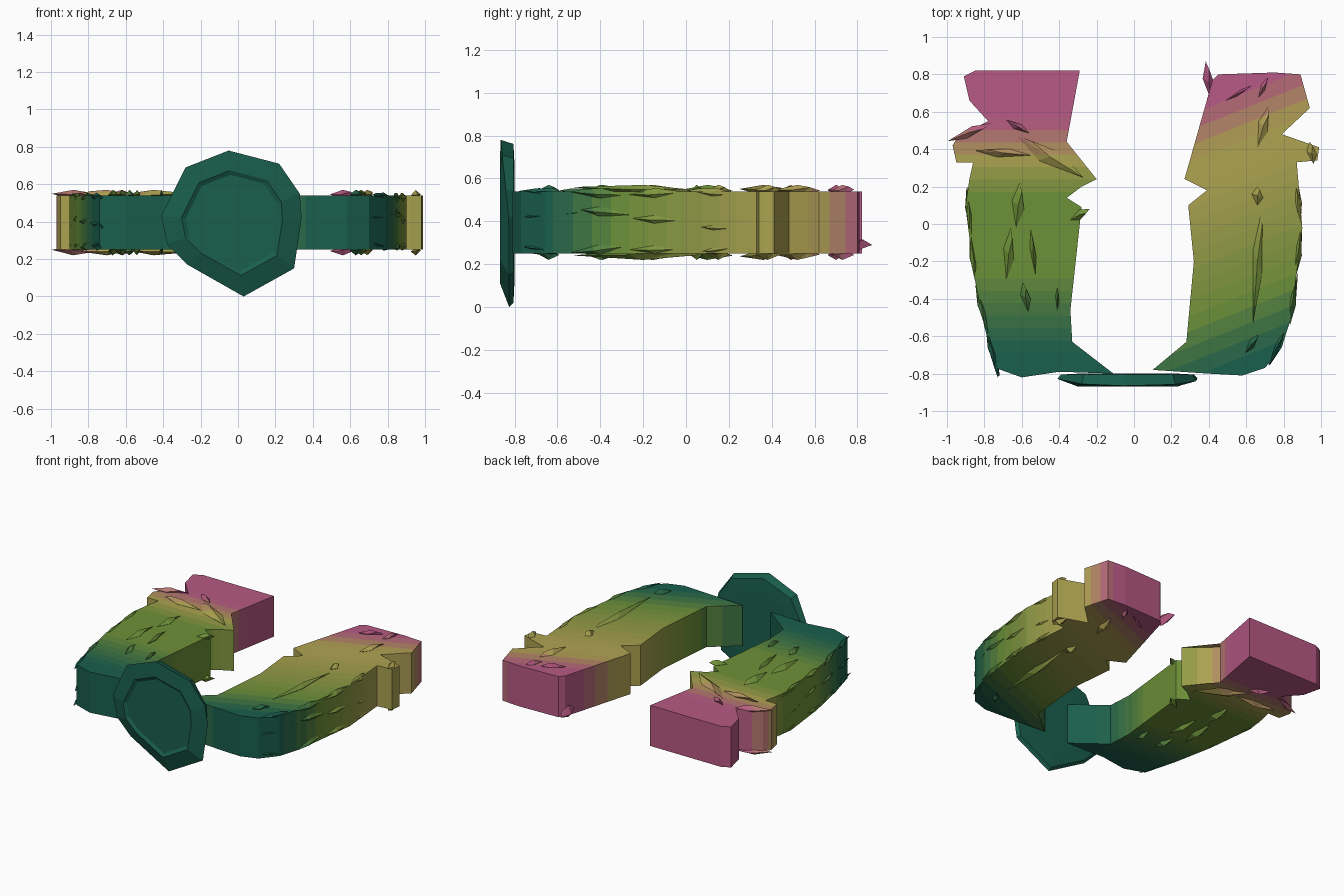
import bpy, bmesh, math, random
from mathutils import Vector, Matrix

if "Cube" in bpy.data.objects:
    bpy.data.objects.remove(bpy.data.objects["Cube"])

random.seed(4)
TEAL, GREEN = (0.10, 0.37, 0.30), (0.43, 0.57, 0.22)
OLIVE, PINK = (0.69, 0.64, 0.32), (0.72, 0.35, 0.52)
STEPS = 26
LEFT_STOPS = [(-0.82, TEAL), (-0.68, TEAL), (-0.25, GREEN), (0.15, GREEN), (0.35, OLIVE), (0.55, PINK), (0.9, PINK)]
RIGHT_STOPS = [(-0.95, TEAL), (-0.72, TEAL), (-0.4, GREEN), (-0.1, (0.56, 0.6, 0.27)), (0.3, OLIVE), (0.48, OLIVE),
               (0.72, PINK), (1.2, PINK)]


def make_mat(name, rgb):
    m = bpy.data.materials.new(name)
    m.diffuse_color = [((c + 0.055) / 1.055) ** 2.4 for c in rgb] + [1]
    m.use_nodes = True
    m.node_tree.nodes["Principled BSDF"].inputs["Base Color"].default_value = m.diffuse_color
    return m


def ramp(stops, t):
    t = min(max(t, stops[0][0]), stops[-1][0])
    for (a, ca), (b, cb) in zip(stops, stops[1:]):
        if t <= b:
            f = (t - a) / (b - a)
            return [p + (q - p) * f for p, q in zip(ca, cb)]


def finish(bm, name, mats):
    bmesh.ops.recalc_face_normals(bm, faces=bm.faces)
    me = bpy.data.meshes.new(name)
    bm.to_mesh(me)
    bm.free()
    for m in mats:
        me.materials.append(m)
    ob = bpy.data.objects.new(name, me)
    bpy.context.collection.objects.link(ob)
    return ob


def prism(bm, pts, z0, z1):
    lo = [bm.verts.new((x, y, z0)) for x, y in pts]
    hi = [bm.verts.new((x, y, z1)) for x, y in pts]
    bm.faces.new(lo)
    bm.faces.new(hi)
    for i in range(len(pts)):
        j = (i + 1) % len(pts)
        bm.faces.new((lo[i], lo[j], hi[j], hi[i]))


def splinter(bm, centre, length, width, depth, rot):
    # thin bark wedge: flattened, twisted spindle
    shape = [(0, -.5, 0), (.5, -.1, 0), (.2, .3, .3), (0, .5, 0), (-.5, .1, -.1), (0, 0, .5), (0, 0, -.5)]
    v = [bm.verts.new(Vector(centre) + rot @ Vector((x * width, y * length, z * depth))) for x, y, z in shape]
    for i in range(5):
        j = (i + 1) % 5
        bm.faces.new((v[i], v[j], v[5]))
        bm.faces.new((v[j], v[i], v[6]))


def colour_bands(bm, direction, stops):
    # slice along the gradient direction and give each slice its own tint
    d = Vector(direction)
    a, b = stops[0][0], stops[-1][0]
    for k in range(1, STEPS):
        bmesh.ops.bisect_plane(bm, geom=bm.verts[:] + bm.edges[:] + bm.faces[:],
                               plane_co=d * (a + (b - a) * k / STEPS) / d.length_squared, plane_no=d)
    for f in bm.faces:
        t = (f.calc_center_median().dot(d) - a) / (b - a)
        f.material_index = min(max(int(t * STEPS), 0), STEPS - 1)


def arm(name, outline, direction, stops, chips, edge):
    bm = bmesh.new()
    prism(bm, outline, 0.25, 0.54)
    bmesh.ops.triangulate(bm, faces=[f for f in bm.faces if len(f.verts) > 4])
    mats = [make_mat(f"{name}_tint_{k}", ramp(stops, stops[0][0] + (stops[-1][0] - stops[0][0]) * (k + .5) / STEPS))
            for k in range(STEPS)]
    colour_bands(bm, direction, stops)
    finish(bm, name, mats)
    # bark splinters on top, underneath and along the outer edge
    bm = bmesh.new()
    for x, y, length, width, deg in chips:
        for z in (0.545, 0.245):
            rot = Matrix.Rotation(math.radians(deg), 3, 'Z') @ Matrix.Rotation(random.uniform(-.05, .05), 3, 'X')
            splinter(bm, (x, y, z), length, width, 0.05, rot)
    for (x0, y0), (x1, y1) in zip(edge, edge[1:]):
        ang = math.atan2(x0 - x1, y1 - y0)
        for z in (0.53, 0.27, random.uniform(.33, .46)):
            rot = Matrix.Rotation(ang + random.uniform(-.06, .06), 3, 'Z') @ Matrix.Rotation(random.uniform(-.12, .12), 3, 'X')
            splinter(bm, ((x0 + x1) / 2, (y0 + y1) / 2, z), 0.28, 0.04, 0.05, rot)
    colour_bands(bm, direction, stops)
    finish(bm, name + "_splinters", mats)


left = [(-.11, -.80), (-.33, -.63), (-.34, -.46), (-.28, .09), (-.36, .14), (-.28, .20), (-.20, .24), (-.40, .41),
        (-.36, .44), (-.29, .82), (-.85, .82), (-.91, .79), (-.88, .66), (-.78, .55), (-.94, .47), (-.97, .42),
        (-.95, .33), (-.86, .33), (-.88, .24), (-.90, .10), (-.86, -.25), (-.80, -.55), (-.74, -.77), (-.60, -.82),
        (-.40, -.79)]
right = [(.10, -.78), (.28, -.63), (.32, -.20), (.29, .10), (.39, .18), (.27, .24), (.42, .77), (.45, .80),
         (.75, .81), (.89, .80), (.94, .62), (.79, .48), (.99, .41), (.98, .34), (.87, .33), (.90, -.02),
         (.84, -.50), (.79, -.66), (.70, -.77), (.58, -.81), (.40, -.80)]
left_chips = [(-.62, .10, .24, .07, -5), (-.67, -.16, .28, .06, -5), (-.54, -.15, .24, .03, 6), (-.58, -.39, .16, .05, 10),
              (-.41, -.40, .12, .02, 0), (-.62, .52, .14, .04, 60), (-.88, .49, .25, .05, -68), (-.45, .36, .42, .10, 58),
              (-.29, .05, .12, .05, -60), (-.70, .38, .3, .05, 85)]
right_chips = [(.66, -.20, .66, .06, -4), (.69, .52, .22, .06, -15), (.66, .15, .10, .06, 0), (.69, .73, .12, .03, -25),
               (.63, -.64, .12, .04, -35), (.95, .38, .12, .05, 10), (.56, .70, .16, .02, -60)]
arm("left_branch", left, (0, 1, 0), LEFT_STOPS, left_chips,
    [(-.89, .2), (-.87, -.08), (-.84, -.33), (-.78, -.58), (-.73, -.79)])
arm("right_branch", right, (-.4, 1, 0), [(t - .24, c) for t, c in RIGHT_STOPS], right_chips,
    [(.86, .28), (.89, .0), (.87, -.28), (.83, -.52), (.73, -.74)])

# thin spike at the right tip
bm = bmesh.new()
splinter(bm, (.40, .76, .29), .22, .06, .08, Matrix.Rotation(.15, 3, 'Z'))
finish(bm, "tip_spike", [make_mat("pink", PINK)])

# irregular faceted seal at the front
rim = [(-.05, .78), (.22, .71), (.33, .55), (.34, .42), (.30, .15), (.03, .0), (-.27, .17), (-.38, .28), (-.41, .43),
       (-.28, .69)]
cx, cz = -.025, .40


def ring(bm, scale, y=None):
    return [bm.verts.new((cx + (x - cx) * scale,
                          -.825 - .04 * max(0, (z - .4) / .38) if y is None else y,
                          cz + (z - cz) * scale)) for x, z in rim]


bm = bmesh.new()
rings = [ring(bm, .66, -.855), ring(bm, .72, -.868), ring(bm, 1), ring(bm, .95, -.805), ring(bm, .7, -.80)]
for a, b in zip(rings, rings[1:]):
    for i in range(len(rim)):
        j = (i + 1) % len(rim)
        bm.faces.new((a[i], a[j], b[j], b[i]))
bm.faces.new(rings[0])
bm.faces.new(rings[-1])
finish(bm, "front_disc", [make_mat("teal", TEAL)])
